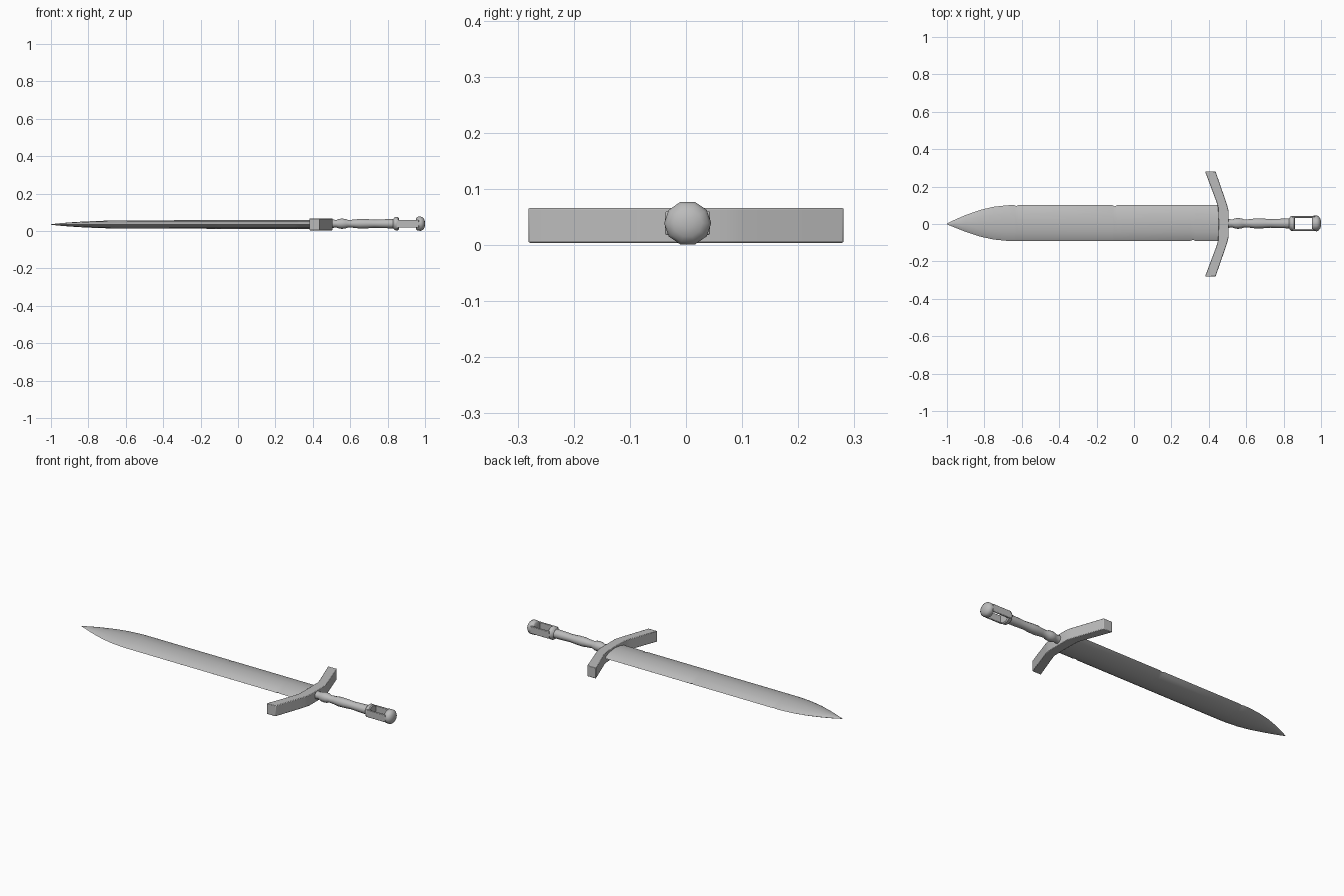
import bpy, bmesh, math
from mathutils import Vector

cube = bpy.data.objects.get("Cube")
if cube:
    bpy.data.objects.remove(cube, do_unlink=True)

steel = bpy.data.materials.new("grey steel")
steel.use_nodes = True
grey = (0.5, 0.5, 0.5, 1)
steel.diffuse_color = grey
steel.node_tree.nodes["Principled BSDF"].inputs["Base Color"].default_value = grey

AXIS_Y, AXIS_Z = 0.003, 0.039


def finish(bm, name, angle=35, bevel=0):
    bmesh.ops.recalc_face_normals(bm, faces=bm.faces)
    mesh = bpy.data.meshes.new(name)
    bm.to_mesh(mesh)
    bm.free()
    mesh.materials.append(steel)
    ob = bpy.data.objects.new(name, mesh)
    bpy.context.collection.objects.link(ob)
    if bevel:
        mod = ob.modifiers.new("soft edges", "BEVEL")
        mod.width, mod.segments = bevel, 2
    bpy.ops.object.select_all(action="DESELECT")
    ob.select_set(True)
    bpy.context.view_layer.objects.active = ob
    bpy.ops.object.shade_smooth_by_angle(angle=math.radians(angle))
    return ob


def loft(rings, name, angle=35):
    """Skin a list of equal-length point rings and cap both ends."""
    bm = bmesh.new()
    loops = [[bm.verts.new(p) for p in ring] for ring in rings]
    n = len(loops[0])
    for a, b in zip(loops, loops[1:]):
        for i in range(n):
            j = (i + 1) % n
            bm.faces.new((a[i], a[j], b[j], b[i]))
    bm.faces.new(loops[0])
    bm.faces.new(loops[-1])
    return finish(bm, name, angle)


def turned(profile, name, sides, squash=1.0, angle=35):
    """Turn an (x, radius) profile around the sword's long axis."""
    turns = [2 * math.pi * i / sides for i in range(sides)]
    return loft([[(x, AXIS_Y + r * math.cos(t), AXIS_Z + squash * r * math.sin(t))
                  for t in turns] for x, r in profile], name, angle)


# Blade: lens section with a central ridge; columns are x, +y edge, -y edge, half thickness
stations = [
    (-1.0, 0.002, -0.002, 0.001), (-0.96, 0.022, -0.018, 0.006),
    (-0.9, 0.048, -0.042, 0.011), (-0.82, 0.076, -0.068, 0.016),
    (-0.75, 0.092, -0.083, 0.019), (-0.68, 0.1, -0.09, 0.021),
    (-0.64, 0.101, -0.091, 0.022), (-0.63, 0.096, -0.091, 0.022),
    (-0.62, 0.101, -0.091, 0.022), (-0.115, 0.101, -0.091, 0.023),
    (-0.105, 0.094, -0.091, 0.023), (-0.09, 0.101, -0.091, 0.023),
    (0.3, 0.101, -0.091, 0.023), (0.315, 0.101, -0.084, 0.023),
    (0.33, 0.101, -0.091, 0.023), (0.47, 0.101, -0.091, 0.023),
]
half = [(1, 0), (0.85, 0.36), (0.5, 0.78), (0, 1), (-0.5, 0.78), (-0.85, 0.36)]
section = half + [(-w, -h) for w, h in half]
rings = []
for x, top, bottom, thick in stations:
    mid, wide = (top + bottom) / 2, (top - bottom) / 2
    rings.append([(x, mid + w * wide, 0.035 + h * thick) for w, h in section])
loft(rings, "blade", 40)

# Crossguard: swept-forward outline, mirrored and extruded
front_edge = [(0.506, 0.0), (0.506, 0.07), (0.497, 0.105), (0.436, 0.281)]
back_edge = [(0.38, 0.281), (0.442, 0.115), (0.45, 0.085), (0.452, 0.0)]
right = front_edge + back_edge
outline = right + [(x, -y) for x, y in reversed(right[1:-1])]
bm = bmesh.new()
face = bm.faces.new([bm.verts.new((x, y, 0.004)) for x, y in outline])
out = bmesh.ops.extrude_face_region(bm, geom=[face])
verts = [v for v in out["geom"] if isinstance(v, bmesh.types.BMVert)]
bmesh.ops.translate(bm, verts=verts, vec=(0, 0, 0.062))
finish(bm, "crossguard", 35, 0.003)

# Grip: turned rod with a collar and gentle swells
turned([(0.49, 0.026), (0.525, 0.021), (0.54, 0.027), (0.555, 0.029),
        (0.575, 0.027), (0.59, 0.021), (0.62, 0.023), (0.65, 0.027),
        (0.69, 0.026), (0.73, 0.023), (0.78, 0.025), (0.82, 0.026),
        (0.85, 0.026)], "grip", 12, 0.95, 50)

# Pommel: flange, two open side bars and a domed cap
turned([(0.828, 0.025), (0.836, 0.037), (0.842, 0.04), (0.856, 0.04),
        (0.861, 0.034)], "pommel_flange", 10, 0.93)
for side, name in ((1, "left_pommel_bar"), (-1, "right_pommel_bar")):
    bm = bmesh.new()
    bmesh.ops.create_cube(bm, size=1)
    for v in bm.verts:
        v.co = Vector((0.907 + v.co.x * 0.12, AXIS_Y + side * 0.0345 + v.co.y * 0.011,
                       AXIS_Z + v.co.z * 0.042))
    finish(bm, name, 35, 0.003)
turned([(0.953, 0.034), (0.958, 0.041), (0.978, 0.042), (0.988, 0.037),
        (0.996, 0.026), (1.0, 0.01)], "pommel_cap", 10, 0.95, 50)
